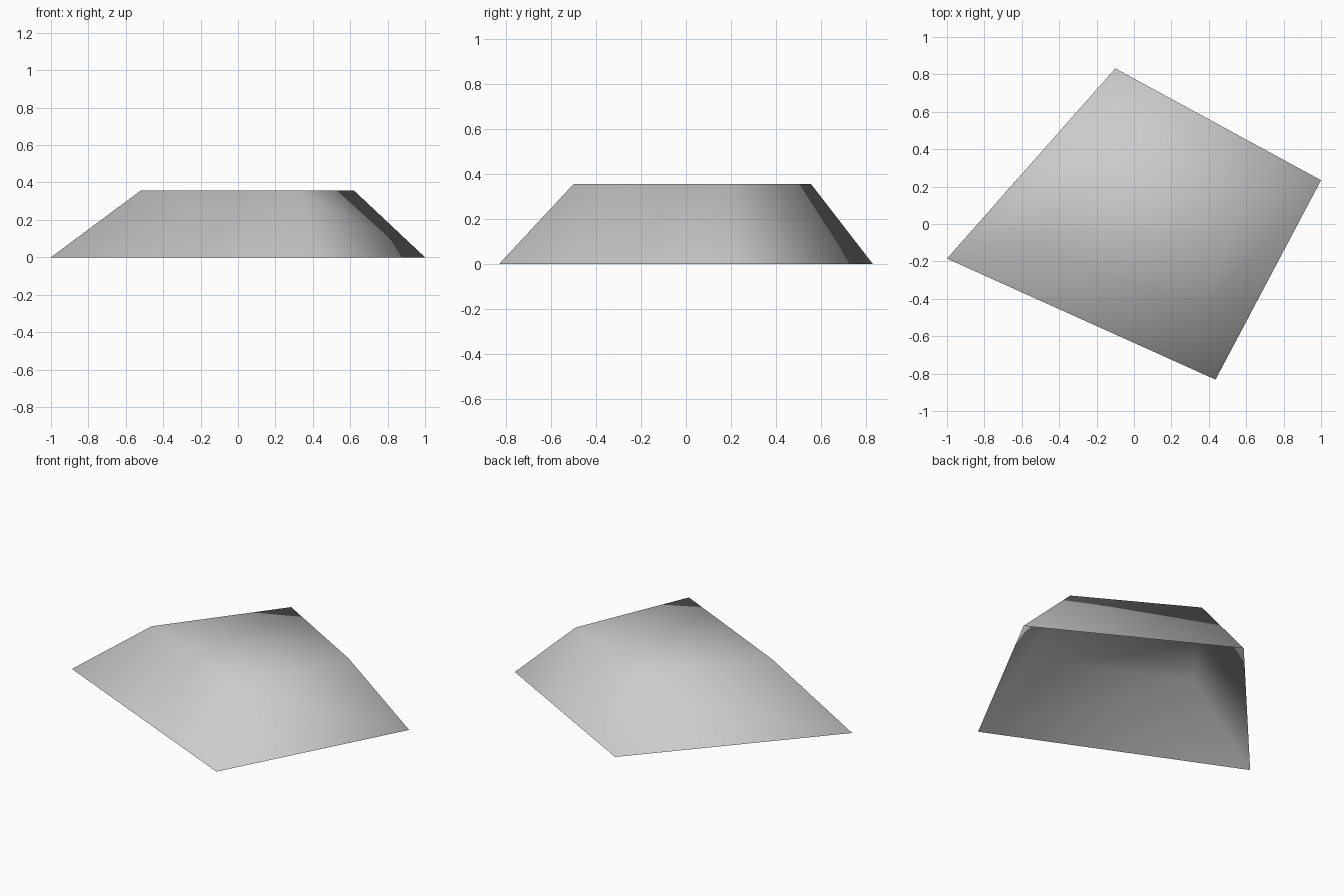
import bpy
import bmesh

cube = bpy.data.objects.get("Cube")
if cube:
    bpy.data.objects.remove(cube, do_unlink=True)

# Pale grey material
grey = bpy.data.materials.new("pale_grey")
grey.use_nodes = True
colour = (0.6, 0.6, 0.6, 1)
grey.diffuse_color = colour
grey.node_tree.nodes["Principled BSDF"].inputs["Base Color"].default_value = colour

# Outlines of the mound, clockwise from above
height = 0.357
base_outline = [(-0.10, 0.832), (1.0, 0.234), (0.436, -0.832), (-1.0, -0.185)]
top_outline = [(-0.028, 0.556), (0.62, 0.187), (0.33, -0.50), (-0.52, -0.097)]

bm = bmesh.new()
base = [bm.verts.new((x, y, 0)) for x, y in base_outline]
top = [bm.verts.new((x, y, height)) for x, y in top_outline]

# Sloping sides, each split along one diagonal
for i in range(len(base)):
    j = (i + 1) % len(base)
    bm.faces.new((base[i], top[j], base[j]))
    bm.faces.new((base[i], top[i], top[j]))

# Flat top; the underside stays open
bm.faces.new(top[::-1])
bm.normal_update()
if bm.faces[-1:][0].normal.z < 0:
    bmesh.ops.reverse_faces(bm, faces=bm.faces[:])
for face in bm.faces:
    face.smooth = True

mesh = bpy.data.meshes.new("mound")
bm.to_mesh(mesh)
bm.free()
mesh.materials.append(grey)
mound = bpy.data.objects.new("mound", mesh)
bpy.context.collection.objects.link(mound)
